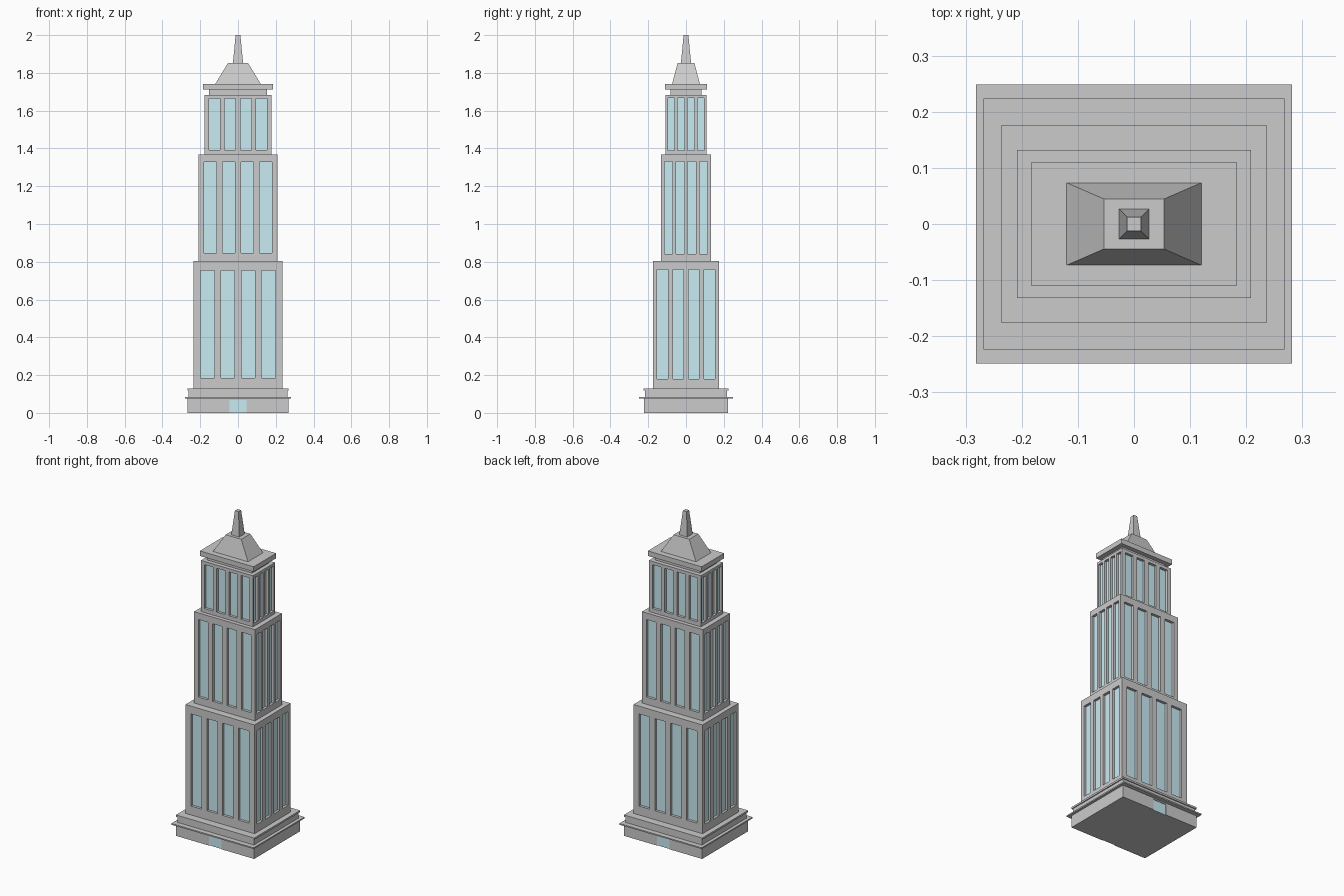
import bpy, bmesh

if "Cube" in bpy.data.objects:
    bpy.data.objects.remove(bpy.data.objects["Cube"])

glass = bpy.data.materials.new("window_glass")
glass.diffuse_color = (0.59, 0.84, 0.91, 1)
glass.use_nodes = True
glass.node_tree.nodes["Principled BSDF"].inputs["Base Color"].default_value = glass.diffuse_color


def add_box(bm, x0, x1, y0, y1, z0, z1):
    verts = bmesh.ops.create_cube(bm, size=1)["verts"]
    for v in verts:
        v.co.x = x1 if v.co.x > 0 else x0
        v.co.y = y1 if v.co.y > 0 else y0
        v.co.z = z1 if v.co.z > 0 else z0
    return verts


def finish(name, bm, mat=None):
    me = bpy.data.meshes.new(name)
    bmesh.ops.recalc_face_normals(bm, faces=bm.faces)
    bm.to_mesh(me)
    bm.free()
    ob = bpy.data.objects.new(name, me)
    bpy.context.collection.objects.link(ob)
    if mat:
        me.materials.append(mat)
    return ob


def block(name, hx, hy, z0, z1, tx=None, ty=None):
    """Centred block; optional top half sizes make it taper."""
    bm = bmesh.new()
    for v in add_box(bm, -hx, hx, -hy, hy, z0, z1):
        if tx and v.co.z > (z0 + z1) / 2:
            v.co.x *= tx / hx
            v.co.y *= ty / hy
    return finish(name, bm)


def recess(ob, name, hx, hy, depth, front, side=None):
    """Sink openings into all walls and lay glass on the recess floors.
    front / side = (centres, width, z0, z1)."""
    def panels(d0, d1, extra):
        bm = bmesh.new()
        for s in (-1, 1):
            cs, w, z0, z1 = front
            for c in cs:
                a, b = sorted((s * (hy - d0), s * (hy - d1)))
                add_box(bm, c - w / 2, c + w / 2, a, b, z0 - extra, z1)
            if side:
                cs, w, z0, z1 = side
                for c in cs:
                    a, b = sorted((s * (hx - d0), s * (hx - d1)))
                    add_box(bm, a, b, c - w / 2, c + w / 2, z0, z1)
        return bm

    low = 0.02 if front[2] == 0 else 0
    cutter = finish(name + "_cutter", panels(-0.02, depth, low))
    cutter.hide_render = True
    mod = ob.modifiers.new("openings", "BOOLEAN")
    mod.operation = "DIFFERENCE"
    mod.solver = "EXACT"
    mod.object = cutter
    bpy.context.view_layer.objects.active = ob
    bpy.ops.object.modifier_apply(modifier=mod.name)
    bpy.data.objects.remove(cutter)
    finish(name, panels(depth - 0.002, depth + 0.002, 0), glass)


def row(inner):
    return (-3 * inner, -inner, inner, 3 * inner)


# Base with doors front and back, thin ledge and top rim
base = block("base", 0.267, 0.223, 0, 0.077)
recess(base, "doors", 0.267, 0.223, 0.006, ((0,), 0.088, 0, 0.067))
block("base_ledge", 0.2815, 0.249, 0.075, 0.083)
block("base_upper", 0.262, 0.218, 0.083, 0.121)
block("base_rim", 0.268, 0.224, 0.119, 0.13)

# Three stepped tiers: half sizes, heights, front windows, side windows
tiers = [
    ("lower", 0.2365, 0.176, 0.125, 0.803,
     (row(0.054), 0.073, 0.185, 0.755), (row(0.0415), 0.057, 0.18, 0.76)),
    ("middle", 0.2085, 0.1315, 0.803, 1.368,
     (row(0.049), 0.065, 0.847, 1.327), (row(0.031), 0.044, 0.842, 1.332)),
    ("upper", 0.178, 0.108, 1.368, 1.684,
     (row(0.0417), 0.057, 1.393, 1.664), (row(0.026), 0.036, 1.388, 1.667)),
]
for name, hx, hy, z0, z1, front, side in tiers:
    tier = block(name + "_tier", hx, hy, z0, z1)
    recess(tier, name + "_windows", hx, hy, 0.018, front, side)

# Crown: neck, cap slab, tapered roof and spire
block("neck", 0.154, 0.083, 1.684, 1.713)
block("cap_slab", 0.184, 0.11, 1.711, 1.742)
block("roof", 0.12, 0.0735, 1.742, 1.852, 0.0535, 0.0445)
block("spire", 0.027, 0.027, 1.852, 2.0, 0.0125, 0.0125)
